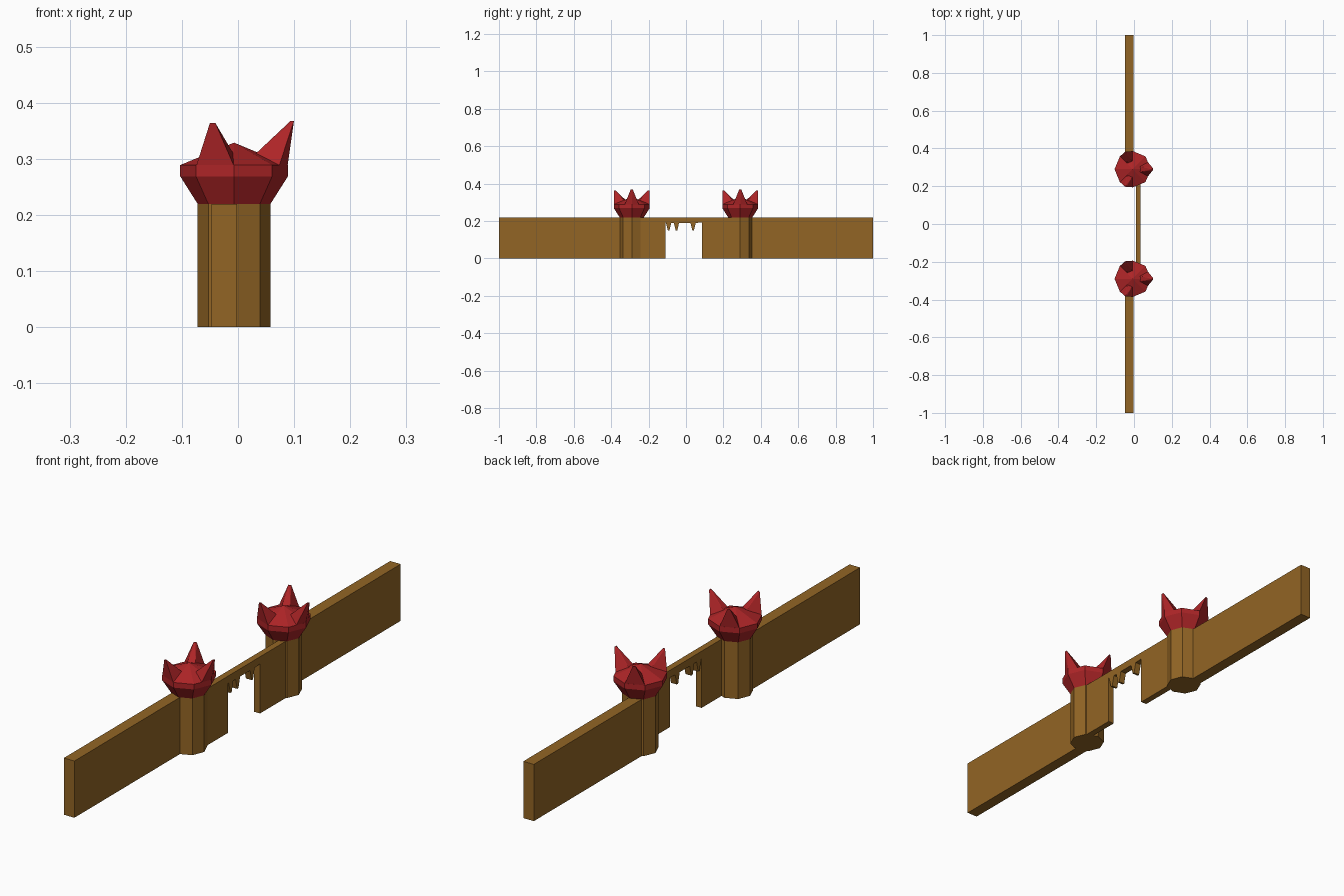
import bpy, bmesh, math
from mathutils import Vector

if "Cube" in bpy.data.objects:
    bpy.data.objects.remove(bpy.data.objects["Cube"])


def material(name, col):
    m = bpy.data.materials.new(name)
    m.diffuse_color = (*col, 1)
    m.use_nodes = True
    m.node_tree.nodes["Principled BSDF"].inputs["Base Color"].default_value = m.diffuse_color
    return m


brown = material("brown stone", (0.29, 0.13, 0.018))
red = material("red roof", (0.42, 0.018, 0.02))
CX, TY, H = -0.007, 0.29, 0.22   # tower centre x, tower y, wall height


def finish(bm, name, mat):
    bmesh.ops.recalc_face_normals(bm, faces=bm.faces[:])
    me = bpy.data.meshes.new(name)
    bm.to_mesh(me)
    bm.free()
    me.materials.append(mat)
    ob = bpy.data.objects.new(name, me)
    bpy.context.collection.objects.link(ob)
    return ob


def extrude_x(name, profile, x0, x1):
    """Extrude a y-z outline between two x positions."""
    bm = bmesh.new()
    f = bm.faces.new([bm.verts.new((x0, y, z)) for y, z in profile])
    r = bmesh.ops.extrude_face_region(bm, geom=[f])
    moved = [v for v in r["geom"] if isinstance(v, bmesh.types.BMVert)]
    bmesh.ops.translate(bm, verts=moved, vec=(x1 - x0, 0, 0))
    finish(bm, name, brown)


def polar(cy, r, deg, z):
    a = math.radians(deg)
    return Vector((CX + r * math.cos(a), cy + r * math.sin(a), z))


def lathe(name, cy, rings, mat, apex=None):
    """Eight-sided stack of (radius, z) rings, optionally ending in a point."""
    bm = bmesh.new()
    loops = [[bm.verts.new(polar(cy, r, 45 * i, z)) for i in range(8)] for r, z in rings]
    for a, b in zip(loops, loops[1:]):
        for i in range(8):
            j = (i + 1) % 8
            bm.faces.new((a[i], a[j], b[j], b[i]))
    bm.faces.new(loops[0])
    if apex is None:
        bm.faces.new(loops[-1])
    else:
        tip = bm.verts.new((CX, cy, apex))
        for i in range(8):
            bm.faces.new((loops[-1][i], loops[-1][(i + 1) % 8], tip))
    finish(bm, name, mat)


def spike(name, cy, deg, outer, tip_r, tip_z):
    """Horn rising from the roof rim, slightly blunt at the tip."""
    bm = bmesh.new()
    pts = [polar(cy, r, deg + d, 0.289) for r, d in outer]
    pts += [polar(cy, 0.04, deg + d, 0.308) for d in (-22, 22)]
    pts += [polar(cy, tip_r, deg + d, tip_z) for d in (-3, 3)]
    pts.append(polar(cy, tip_r - 0.006, deg, tip_z))
    for p in pts:
        bm.verts.new(p)
    r = bmesh.ops.convex_hull(bm, input=bm.verts[:])
    loose = [v for v in bm.verts if not v.link_faces]
    bmesh.ops.delete(bm, geom=loose, context="VERTS")
    finish(bm, name, red)


for side, s in (("left", -1), ("right", 1)):
    cy = s * TY
    # long side wall
    extrude_x(side + "_wall", [(cy, 0), (s, 0), (s, H), (cy, H)], -0.047, -0.002)
    # tower and flared roof
    lathe(side + "_tower", cy, [(0.065, 0), (0.065, H)], brown)
    lathe(side + "_roof", cy, [(0.065, H), (0.096, 0.269), (0.096, 0.289)], red, 0.329)
    # three horns on each roof
    spike(side + "_front_horn", cy, 0, [(0.089, -25), (0.0955, 0), (0.089, 25)], 0.107, 0.368)
    for n, a in (("a", 112.5), ("b", 247.5)):
        spike(f"{side}_back_horn_{n}", cy, a, [(0.0955, -22), (0.0955, 22)], 0.1, 0.364)

# gate panel with an opening and hanging teeth
outline = [(-TY, 0), (-0.11, 0), (-0.11, 0.192)]
for y in (-0.093, -0.051, 0.038):
    outline += [(y - 0.014, 0.19), (y - 0.004, 0.149), (y + 0.004, 0.149), (y + 0.014, 0.19)]
outline += [(0.085, 0.192), (0.085, 0), (TY, 0), (TY, H), (-TY, H)]
extrude_x("gate_panel", outline, 0.01, 0.035)
